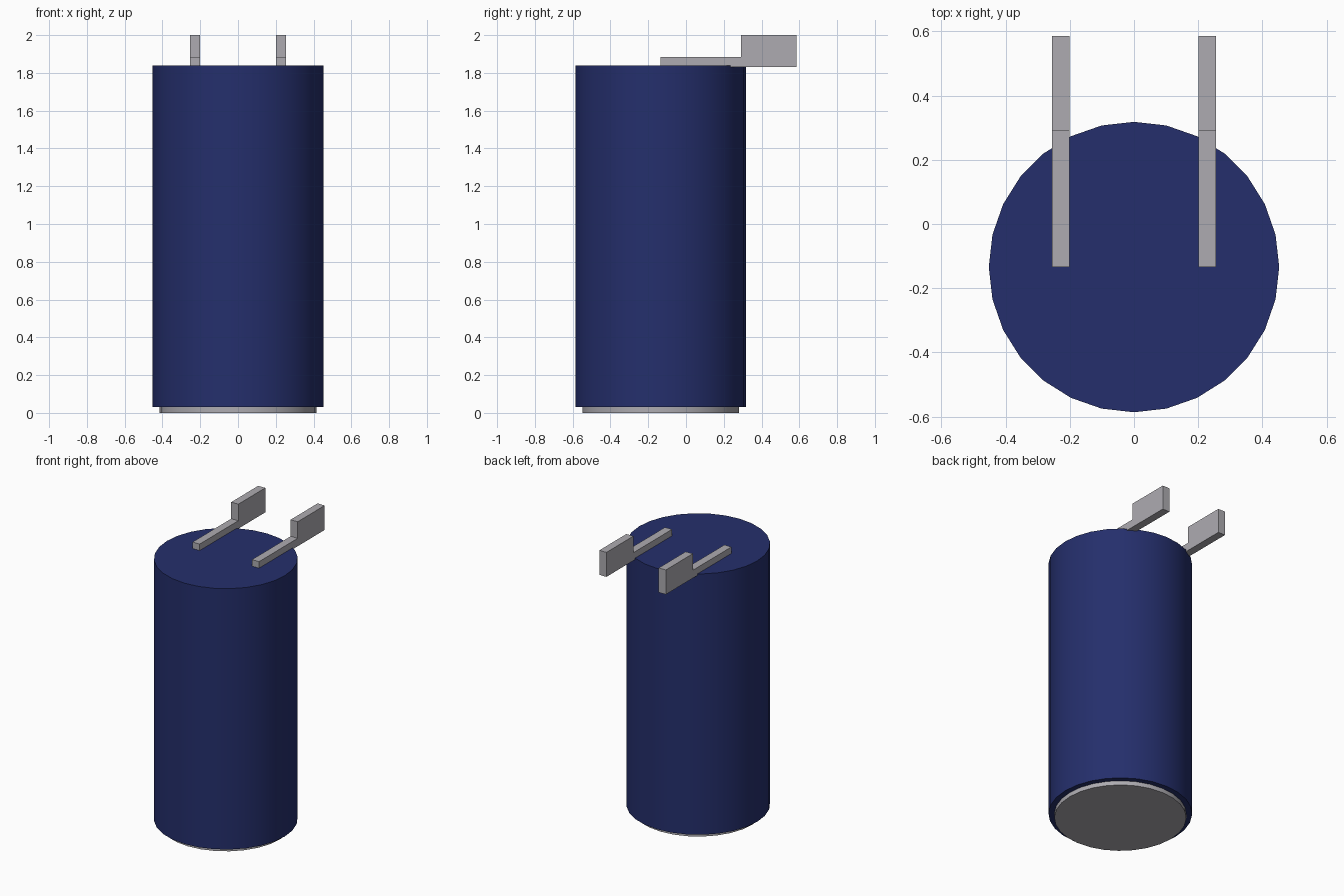
import bpy
import math

cube = bpy.data.objects.get("Cube")
if cube:
    bpy.data.objects.remove(cube, do_unlink=True)


def make_material(name, rgb):
    mat = bpy.data.materials.new(name)
    mat.use_nodes = True
    color = (*rgb, 1)
    mat.diffuse_color = color
    mat.node_tree.nodes["Principled BSDF"].inputs["Base Color"].default_value = color
    return mat


navy = make_material("navy_sleeve", (0.018, 0.028, 0.15))
metal = make_material("grey_metal", (0.42, 0.41, 0.44))

AXIS_Y = -0.134
SIDES = 28


def cylinder(name, radius, z0, z1, mat):
    bpy.ops.mesh.primitive_cylinder_add(
        vertices=SIDES, radius=radius, depth=z1 - z0,
        location=(0, AXIS_Y, (z0 + z1) / 2))
    obj = bpy.context.object
    obj.name = name
    obj.data.materials.append(mat)
    bpy.ops.object.shade_smooth_by_angle(angle=math.radians(30))


def lead(name, x, width):
    # Side profile (y, z) of a thin strip widening to an upright tab
    low, step, top = 1.83, 1.885, 2.0
    start, bend, end = AXIS_Y, 0.29, 0.586
    profile = [(start, low), (end, low), (end, top),
               (bend, top), (bend, step), (start, step)]
    n = len(profile)
    verts = [(x + s * width / 2, y, z) for s in (-1, 1) for y, z in profile]
    faces = [tuple(reversed(range(n))), tuple(range(n, 2 * n))]
    faces += [(i, (i + 1) % n, (i + 1) % n + n, i + n) for i in range(n)]
    mesh = bpy.data.meshes.new(name)
    mesh.from_pydata(verts, [], faces)
    mesh.materials.append(metal)
    bpy.context.collection.objects.link(bpy.data.objects.new(name, mesh))


# Sleeve and the slightly narrower metal base
cylinder("body_sleeve", 0.452, 0.03, 1.84, navy)
cylinder("base_disc", 0.415, 0.0, 0.05, metal)

# Pair of contact leads on the top
for side, sign in (("left", 1), ("right", -1)):
    lead(side + "_lead", sign * 0.228, 0.054)
